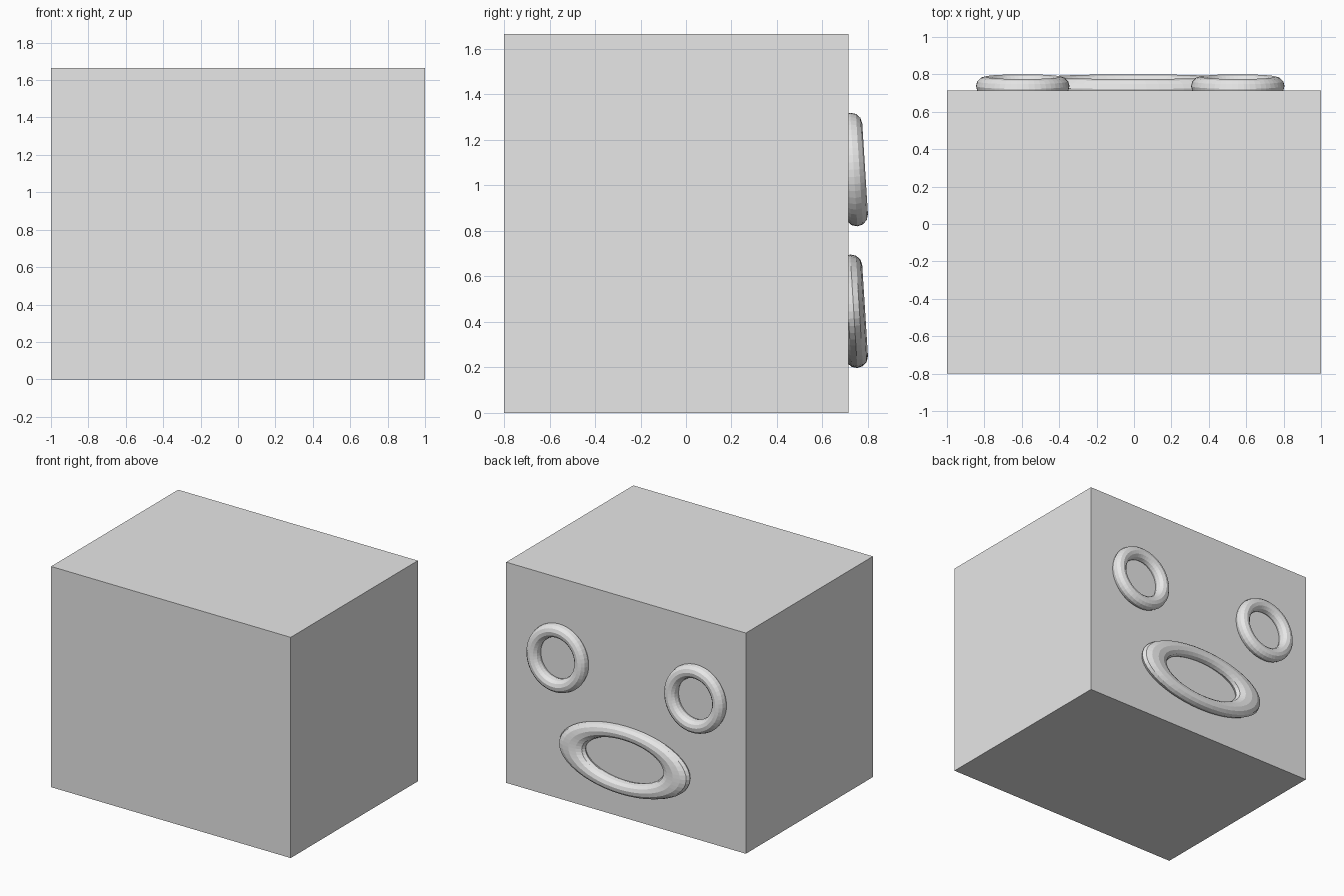
import bpy, math

if "Cube" in bpy.data.objects:
    bpy.data.objects.remove(bpy.data.objects["Cube"])

grey = bpy.data.materials.new("light_grey")
grey.diffuse_color = (0.8, 0.8, 0.8, 1)
grey.use_nodes = True
grey.node_tree.nodes["Principled BSDF"].inputs["Base Color"].default_value = grey.diffuse_color

# Main block
bpy.ops.mesh.primitive_cube_add(size=1, location=(0, -0.0425, 0.8325))
block = bpy.context.object
block.name = "block"
block.scale = (2, 1.515, 1.665)
block.data.materials.append(grey)


# Rings half sunk in the back face, leaning outward at the bottom
def ring(name, x, z, stretch=1.0):
    bpy.ops.mesh.primitive_torus_add(
        major_radius=0.2, minor_radius=0.05,
        major_segments=48, minor_segments=12,
        location=(x, 0.7375, z), rotation=(math.radians(93.6), 0, 0))
    ob = bpy.context.object
    ob.name = name
    ob.scale.x = stretch
    ob.data.materials.append(grey)


ring("eye_ring_a", -0.595, 1.07)
ring("eye_ring_b", 0.555, 1.07)
ring("mouth_ring", -0.005, 0.447, 2.18)
